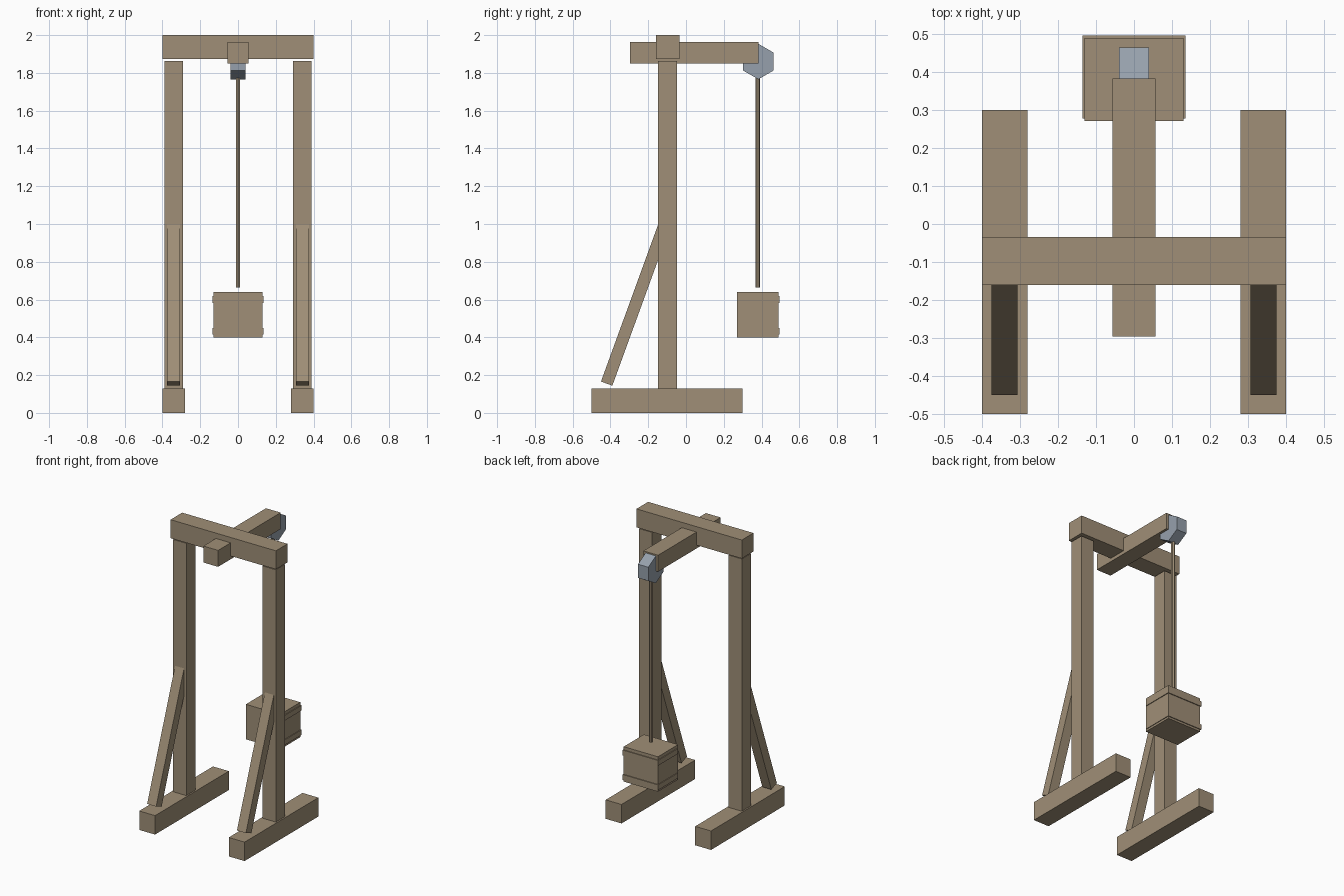
import bpy
import math
from mathutils import Vector

cube = bpy.data.objects.get("Cube")
if cube:
    bpy.data.objects.remove(cube, do_unlink=True)


def make_material(name, colour):
    mat = bpy.data.materials.new(name)
    mat.use_nodes = True
    mat.diffuse_color = (*colour, 1)
    mat.node_tree.nodes["Principled BSDF"].inputs["Base Color"].default_value = (*colour, 1)
    return mat


wood = make_material("weathered wood", (0.35, 0.275, 0.184))
steel = make_material("dull steel", (0.305, 0.352, 0.413))


def finish(name, mat):
    obj = bpy.context.object
    obj.name = obj.data.name = name
    obj.data.materials.append(mat)
    return obj


def box(name, low, high, mat=wood):
    """Box spanning two opposite corners."""
    low, high = Vector(low), Vector(high)
    bpy.ops.mesh.primitive_cube_add(size=1, location=(low + high) / 2)
    bpy.context.object.scale = high - low
    bpy.ops.object.transform_apply(location=False, rotation=False, scale=True)
    return finish(name, mat)


def prism(name, sides, radius, depth, centre, rotation, mat):
    bpy.ops.mesh.primitive_cylinder_add(vertices=sides, radius=radius, depth=depth,
                                        location=centre, rotation=rotation)
    return finish(name, mat)


# Two side frames: foot, post and slanted brace
TILT = math.radians(20)
BRACE = 0.9
for side, s in (("right", -1), ("left", 1)):
    box(f"{side}_foot", (s * 0.34 - 0.06, -0.5, 0), (s * 0.34 + 0.06, 0.3, 0.13))
    box(f"{side}_post", (s * 0.34 - 0.05, -0.147, 0.13), (s * 0.34 + 0.05, -0.048, 1.862))
    brace = box(f"{side}_brace", (-0.034, -0.032, -BRACE / 2), (0.034, 0.032, BRACE / 2))
    brace.rotation_euler.x = -TILT
    brace.location = (s * 0.341, -0.42 + math.sin(TILT) * BRACE / 2,
                      0.155 + math.cos(TILT) * BRACE / 2)

# Cross beam and hoisting arm
box("cross_beam", (-0.4, -0.16, 1.873), (0.4, -0.034, 2.0))
box("hoist_arm", (-0.056, -0.296, 1.85), (0.056, 0.383, 1.963))

# Hexagonal pulley, corners pointing forward and back
prism("pulley", 6, 0.094, 0.078, (0, 0.383, 1.86),
      (math.radians(90), 0, math.radians(90)), steel)

# Rope
prism("rope", 6, 0.012, 1.19, (0, 0.381, 1.26), (0, 0, 0), wood)

# Hanging crate with two bands
box("crate", (-0.13, 0.271, 0.4), (0.13, 0.49, 0.64))
for name, z in (("lower", 0.432), ("upper", 0.6)):
    box(f"{name}_crate_band", (-0.135, 0.278, z - 0.018), (0.135, 0.496, z + 0.018))
